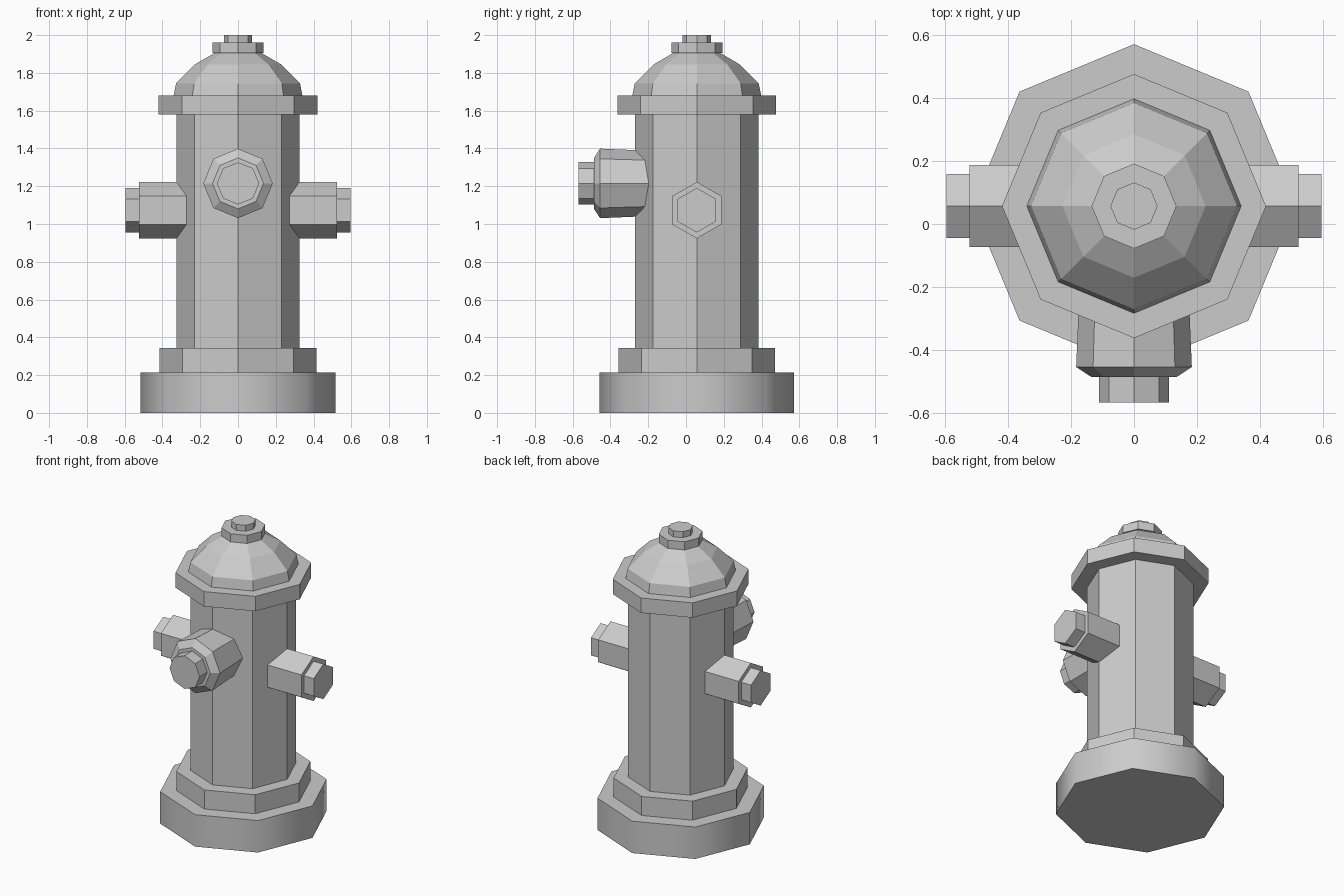
import bpy, bmesh
from math import pi, cos, sin, radians
from mathutils import Matrix

if "Cube" in bpy.data.objects:
    bpy.data.objects.remove(bpy.data.objects["Cube"])

AXIS_Y = 0.057  # the barrel sits slightly behind the origin


def lathe(name, profile, sides=8, origin=(0, AXIS_Y, 0), turn=Matrix(), smooth=False):
    """Closed faceted solid from (radius, height) pairs, turned to face along an axis."""
    bm = bmesh.new()
    rings = [[bm.verts.new((r * cos(2 * pi * i / sides), r * sin(2 * pi * i / sides), h))
              for i in range(sides)] for r, h in profile]
    for a, b in zip(rings, rings[1:]):
        for i in range(sides):
            j = (i + 1) % sides
            bm.faces.new((a[i], a[j], b[j], b[i])).smooth = smooth
    bm.faces.new(rings[0][::-1])
    bm.faces.new(rings[-1])
    if smooth:  # keep the rims crisp
        for e in bm.edges:
            if any(len(f.verts) > 4 for f in e.link_faces):
                e.smooth = False
    bm.transform(Matrix.Translation(origin) @ turn)
    bmesh.ops.recalc_face_normals(bm, faces=bm.faces)
    mesh = bpy.data.meshes.new(name)
    bm.to_mesh(mesh)
    bm.free()
    obj = bpy.data.objects.new(name, mesh)
    bpy.context.collection.objects.link(obj)
    return obj


# Base, barrel and flange
lathe("base", [(0.515, 0), (0.515, 0.215)], smooth=True)
lathe("base_step", [(0.415, 0.215), (0.415, 0.343)])
lathe("barrel", [(0.326, 0.343), (0.326, 1.58)])
lathe("top_flange", [(0.42, 1.58), (0.42, 1.68)])

# Domed bonnet with its nut
lathe("bonnet", [(0.341, 1.68), (0.328, 1.745), (0.228, 1.845), (0.125, 1.905)])
lathe("bonnet_collar", [(0.135, 1.905), (0.135, 1.96)])
lathe("bonnet_nut", [(0.075, 1.96), (0.075, 2.0)])

# Large front outlet
front = Matrix.Rotation(radians(90), 4, 'X')
lathe("front_outlet", [(0.172, 0.17), (0.184, 0.455), (0.135, 0.487)],
      origin=(0, 0, 1.215), turn=front)
lathe("front_outlet_nut", [(0.112, 0.487), (0.112, 0.568)],
      origin=(0, 0, 1.215), turn=front)

# Hexagonal side outlets
for side, label in ((1, "right"), (-1, "left")):
    turn = Matrix.Rotation(radians(90 * side), 4, 'Y')
    spot = (0, AXIS_Y, 1.073)
    lathe(label + "_outlet", [(0.15, 0.25), (0.15, 0.523)], 6, spot, turn)
    lathe(label + "_outlet_nut", [(0.118, 0.523), (0.118, 0.596)], 6, spot, turn)
